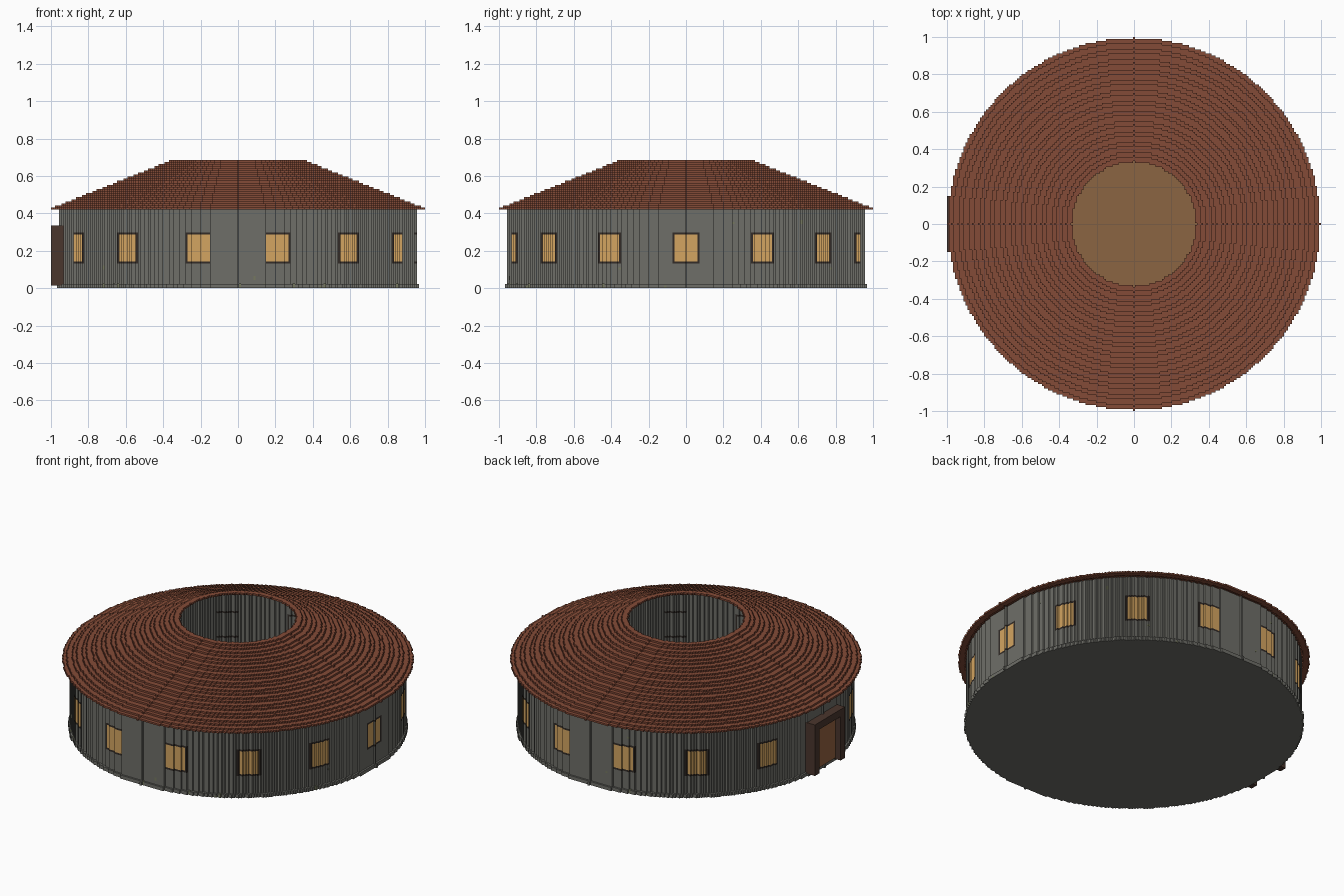
import bpy, math, random

if "Cube" in bpy.data.objects:
    bpy.data.objects.remove(bpy.data.objects["Cube"])

H = 2 / 181          # edge of one block
EAVE_R, BASE_R, WALL_R, WALL_IN = 90, 87, 86, 83
EAVE_Z, ROOF_LAYERS, TOP_R = 38, 24, 33
WINDOWS = 14
random.seed(4)


def material(name, rgb):
    linear = [((c / 255 + 0.055) / 1.055) ** 2.4 for c in rgb] + [1]
    m = bpy.data.materials.new(name)
    m.use_nodes = True
    m.diffuse_color = linear
    m.node_tree.nodes["Principled BSDF"].inputs["Base Color"].default_value = linear
    return m


stone = material("grey stone", (110, 110, 104))
tile = material("red clay tile", (132, 75, 55))
glass = material("amber glass", (212, 165, 97))
trim = material("dark trim", (50, 43, 39))
boards = material("floor boards", (139, 101, 66))
timber = material("dark timber", (74, 54, 45))
door_wood = material("door wood", (150, 100, 64))
moss = material("mossy stone", (118, 121, 96))


def make_object(name, verts, faces, mats, indices=None):
    mesh = bpy.data.meshes.new(name)
    mesh.from_pydata(verts, [], faces)
    for m in mats:
        mesh.materials.append(m)
    if indices:
        mesh.polygons.foreach_set("material_index", indices)
    mesh.update()
    obj = bpy.data.objects.new(name, mesh)
    bpy.context.collection.objects.link(obj)
    return obj


def block_ring(name, layers, mats, rule=None):
    """Stack of stepped block rings; each layer is (inner radius, outer radius, z0, z1)."""
    verts, faces, indices = [], [], []

    def quad(points, index):
        n = len(verts)
        verts.extend((x * H, y * H, z * H) for x, y, z in points)
        faces.append((n, n + 1, n + 2, n + 3))
        indices.append(index)

    for r_in, r_out, z0, z1 in layers:
        def filled(i, j):
            d = i * i + j * j
            return d <= r_out * r_out and (r_in < 0 or d > r_in * r_in)

        for j in range(-r_out, r_out + 1):
            start = None
            for i in range(-r_out, r_out + 2):
                if not filled(i, j):
                    # Close a run of blocks with one strip above and below
                    if start is not None:
                        a, b, c, d = start - .5, i - .5, j - .5, j + .5
                        quad([(a, c, z1), (b, c, z1), (b, d, z1), (a, d, z1)], 0)
                        quad([(a, d, z0), (b, d, z0), (b, c, z0), (a, c, z0)], 0)
                        start = None
                    continue
                if start is None:
                    start = i
                for dx, dy in ((1, 0), (-1, 0), (0, 1), (0, -1)):
                    if filled(i + dx, j + dy):
                        continue
                    ax, ay = i + (dx + dy) / 2, j + (dy - dx) / 2
                    bx, by = i + (dx - dy) / 2, j + (dy + dx) / 2
                    outside = dx * i + dy * j > 0
                    index = rule(i, j, z0, outside) if rule else 0
                    quad([(ax, ay, z0), (bx, by, z0), (bx, by, z1), (ax, ay, z1)], index)
    return make_object(name, verts, faces, mats, indices)


def box(name, lo, hi, mat):
    verts = [(x, y, z) for x in (lo[0], hi[0]) for y in (lo[1], hi[1]) for z in (lo[2], hi[2])]
    faces = [(0, 1, 3, 2), (4, 6, 7, 5), (0, 4, 5, 1), (2, 3, 7, 6), (0, 2, 6, 4), (1, 5, 7, 3)]
    return make_object(name, verts, faces, [mat])


def window_rule(i, j, z, outside):
    """Pick stone, glass or trim from the distance to the nearest window."""
    if i < 0 and abs(j) < 14 or not 12 <= z < 27:
        return 0
    step = math.tau / WINDOWS
    angle = math.atan2(j, i)
    across = abs(angle - round(angle / step) * step) * WALL_R
    if across > 6.2:
        return 0
    if across > 5.3 or z == 12 or z == 26:
        return 2
    return 1 if outside else 0


# Foundation and floor
block_ring("foundation", [(-1, BASE_R, 0, 2)], [stone])
block_ring("wooden_floor", [(-1, WALL_IN, 2, 2.5)], [boards])

# Round wall, split into bands at the window edges
levels = (2, 12, 13, 26, 27, EAVE_Z)
bands = [(WALL_IN, WALL_R, a, b) for a, b in zip(levels, levels[1:])]
block_ring("round_wall", bands, [stone, glass, trim], window_rule)

# Stepped ring roof with an open centre
roof = []
for k in range(ROOF_LAYERS):
    r = round(EAVE_R + (TOP_R - EAVE_R) * k / (ROOF_LAYERS - 1))
    roof.append((r - 3, r, EAVE_Z + k, EAVE_Z + k + 1))
block_ring("stepped_roof", roof, [tile])

# Doorway
for side, label in ((1, "back"), (-1, "front")):
    y0, y1 = sorted((side * .105, side * .15))
    box("door_post_" + label, (-1, y0, .015), (-.925, y1, .335), timber)
box("door_lintel", (-1, -.105, .29), (-.925, .105, .335), timber)
box("door_leaf", (-.964, -.105, .022), (-.94, .105, .29), door_wood)

# Scattered mossy blocks
for n in range(26):
    angle = random.uniform(-2.8, 2.8)
    low = n % 3 > 0
    radius = BASE_R if low else WALL_R
    x = round(math.cos(angle) * (radius - .6)) * H
    y = round(math.sin(angle) * (radius - .6)) * H
    z = H * (0.2 if low else random.choice((4, 9, 31, 35)))
    e = H * .55
    box("mossy_block", (x - e, y - e, z), (x + e, y + e, z + H * random.choice((1, 2))), moss)
